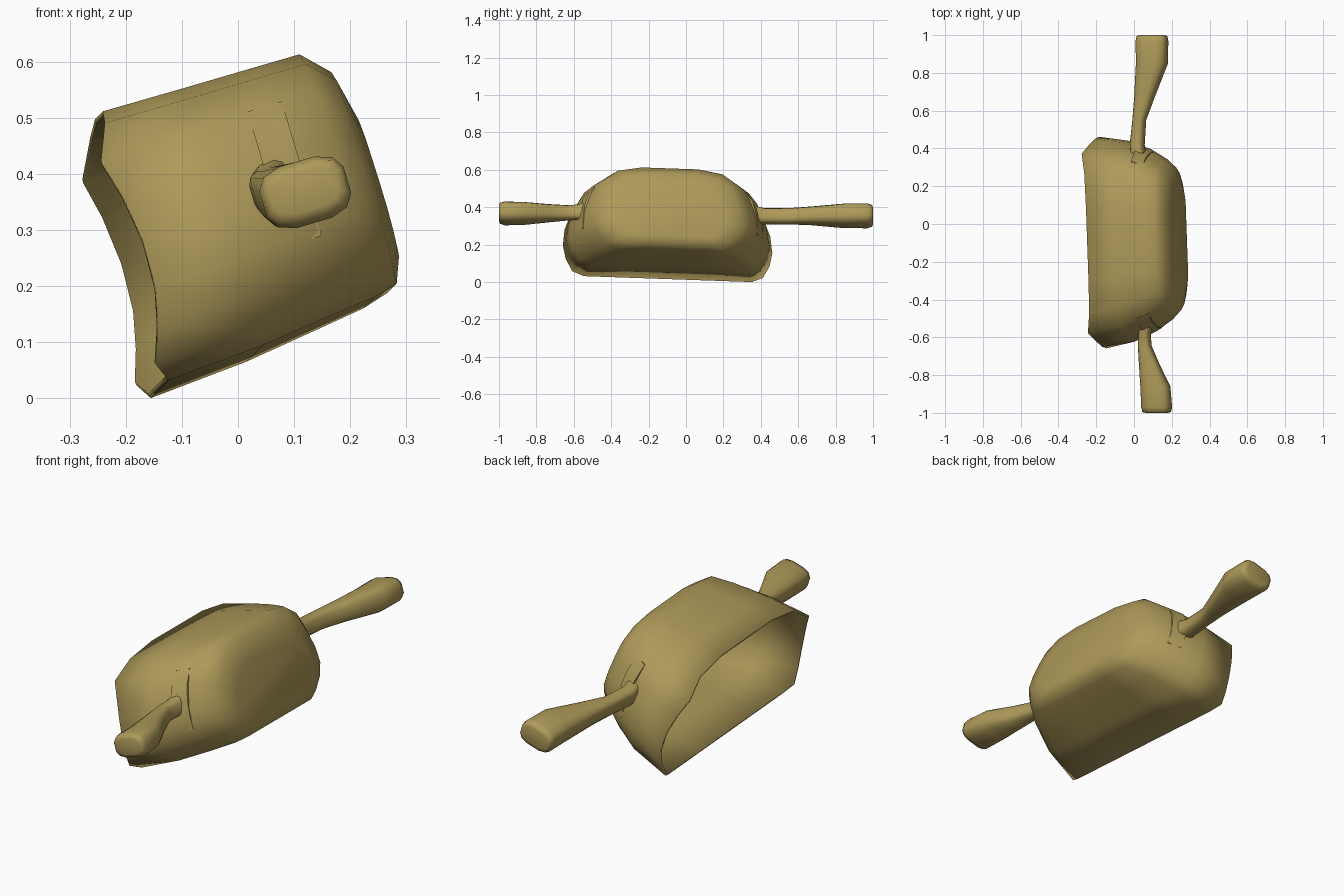
import bpy, bmesh, math
from mathutils import Vector

if "Cube" in bpy.data.objects:
    bpy.data.objects.remove(bpy.data.objects["Cube"])

TILT = math.radians(16.5)
D = Vector((math.cos(TILT), 0, math.sin(TILT)))    # depth axis of the scoop
U = Vector((-math.sin(TILT), 0, math.cos(TILT)))   # height axis of the scoop
Y = Vector((0, 1, 0))

mat = bpy.data.materials.new("brass")
mat.diffuse_color = (0.42, 0.32, 0.10, 1)
mat.use_nodes = True
mat.node_tree.nodes["Principled BSDF"].inputs["Base Color"].default_value = mat.diffuse_color


def loft(name, rings, cap_start, angle):
    """Skin a list of equal-length closed rings and cap the ends."""
    bm = bmesh.new()
    loops = [[bm.verts.new(p) for p in r] for r in rings]
    n = len(loops[0])
    for a, b in zip(loops, loops[1:]):
        for i in range(n):
            j = (i + 1) % n
            bm.faces.new((a[i], a[j], b[j], b[i]))
    if cap_start:
        bm.faces.new(loops[0])
    bm.faces.new(loops[-1])
    bmesh.ops.recalc_face_normals(bm, faces=bm.faces)
    me = bpy.data.meshes.new(name)
    bm.to_mesh(me)
    bm.free()
    ob = bpy.data.objects.new(name, me)
    bpy.context.collection.objects.link(ob)
    me.materials.append(mat)
    bpy.ops.object.select_all(action='DESELECT')
    ob.select_set(True)
    bpy.context.view_layer.objects.active = ob
    bpy.ops.object.shade_smooth_by_angle(angle=math.radians(angle))
    return ob


# scoop cross-section: (height fraction, half width, rim depth)
half = [(0, .22, -.13), (0, .45, -.13), (.06, .51, -.145), (.18, .545, -.125),
        (.32, .56, -.11), (.5, .55, -.107), (.68, .515, -.118), (.82, .475, -.135),
        (.95, .37, -.105), (1, .2, -.095)]
section = half + [(t, -w, d) for t, w, d in reversed(half)]

# scoop stations: (depth or None for the rim, bottom, top, width scale, corner rounding)
stations = [(None, .053, .552, 1, 0), (.05, .066, .551, .95, .03), (.18, .083, .551, .86, .09),
            (.272, .095, .551, .755, .15), (.318, .108, .505, .67, .18),
            (.338, .155, .42, .53, .18)]


def scoop_point(t, w, rim, d, lo, hi, s, rnd):
    w *= 1 - rnd * max(0, 1 - t / .25)
    p = D * (rim if d is None else d) + U * (lo + (hi - lo) * t) + Y * (w * s)
    # slight yaw and roll of the scoop
    return Vector((p.x - .035 * p.y, p.y - .09 + .05 * p.x, p.z - .035 * p.y + .002))


scoop = loft("scoop_shell",
             [[scoop_point(*q, *st) for q in section] for st in stations], False, 70)
solid = scoop.modifiers.new("thickness", 'SOLIDIFY')
solid.thickness = 0.01
solid.offset = -1


def handle(name, stations, sides=12):
    """Handle lofted along y; each station is (y, x, z, half width, half height)."""
    rings = []
    for y, x, z, hw, hh in stations:
        ring = []
        for k in range(sides):
            a = 2 * math.pi * (k + .5) / sides
            c, s = math.cos(a), math.sin(a)
            px = math.copysign(abs(c) ** .65, c) * hw
            pz = math.copysign(abs(s) ** .65, s) * hh
            ring.append(Vector((x, y, z)) + D * px + U * pz)
        rings.append(ring)
    return loft(name, rings, True, 75)


def mount(name, x, z, side, ys):
    """Flat strap lying against the slanted scoop side, following the y values upward."""
    rings = []
    for k, y in enumerate(ys):
        c = Vector((x, y, z)) + U * (-.125 + .25 * k / (len(ys) - 1))
        rings.append([c + D * a + Y * (b * side) for a, b in
                      ((-.032, .02), (.032, -.008), (.032, -.035), (-.032, -.012))])
    loft(name, rings, True, 40)


# handles: thin neck swelling into a broad grip
handle("front_handle", [
    (-.48, .08, .385, .031, .055), (-.535, .07, .38, .031, .05),
    (-.58, .057, .373, .031, .04),
    (-.64, .056, .37, .033, .04), (-.74, .08, .368, .052, .046),
    (-.86, .113, .367, .078, .055), (-.97, .12, .367, .08, .058),
    (-.995, .12, .368, .075, .05), (-1.0, .12, .37, .06, .036)])
handle("back_handle", [
    (.30, .03, .365, .036, .055), (.36, .025, .358, .037, .05),
    (.42, .017, .352, .037, .042),
    (.55, .028, .352, .034, .042), (.67, .055, .354, .052, .047),
    (.85, .095, .354, .083, .06), (.97, .095, .354, .085, .06),
    (.995, .095, .354, .08, .052), (1.0, .095, .354, .065, .038)])

# flared mounting straps on both sides
mount("front_mount", .083, .40, -1, (-.558, -.558, -.55, -.53, -.482))
mount("back_mount", .05, .365, 1, (.39, .39, .38, .362, .315))
